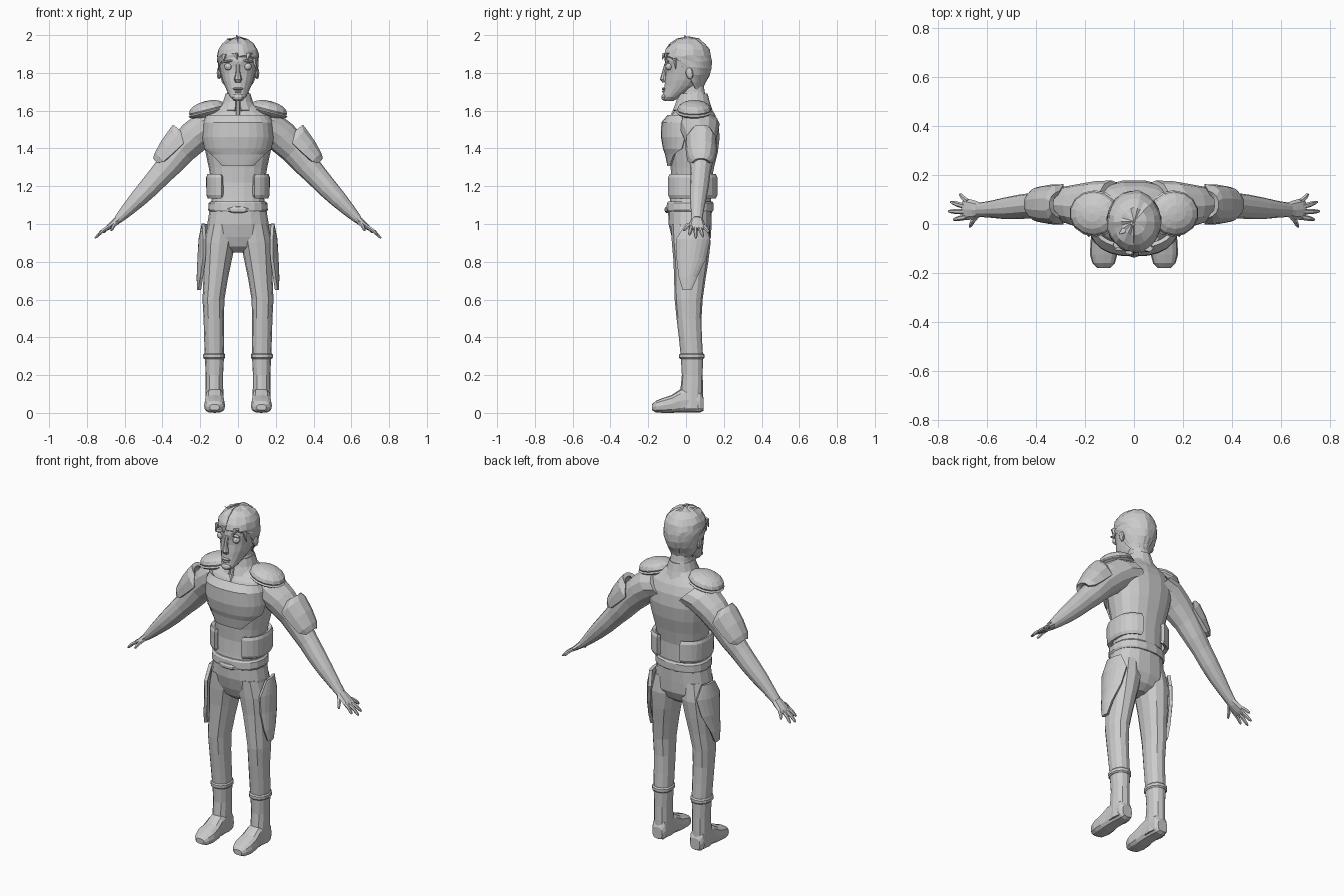
import bpy, bmesh, math, random
from mathutils import Vector, Matrix, Euler

random.seed(4)
X, Y, Z = Vector((1, 0, 0)), Vector((0, 1, 0)), Vector((0, 0, 1))


def finish(name, bm, mirror=False, thick=0, bevel=0):
    bmesh.ops.recalc_face_normals(bm, faces=bm.faces)
    me = bpy.data.meshes.new(name)
    bm.to_mesh(me)
    bm.free()
    ob = bpy.data.objects.new(name, me)
    bpy.context.collection.objects.link(ob)
    if thick:
        m = ob.modifiers.new("thickness", 'SOLIDIFY')
        m.thickness, m.offset = thick, 0
    if bevel:
        m = ob.modifiers.new("edge", 'BEVEL')
        m.width, m.segments = bevel, 1
    if mirror:
        ob.modifiers.new("mirror", 'MIRROR').use_mirror_merge = False
    return ob


def skin(name, rings, u=X, v=Y, n=14, p=1.0, mirror=False, thick=0, jit=0, bevel=0):
    """Loft rings of (centre, radius_u, radius_v[, start_deg, end_deg]); arcs give open shells."""
    bm = bmesh.new()
    rows = []
    shell = len(rings[0]) > 3
    for r in rings:
        a0, a1 = (r[3], r[4]) if shell else (0, 360)
        row = []
        for i in range(n + (1 if shell else 0)):
            a = math.radians(a0 + (a1 - a0) * i / n)
            c, s = math.cos(a), math.sin(a)
            c, s = math.copysign(abs(c) ** p, c), math.copysign(abs(s) ** p, s)
            k = 1 + random.uniform(-jit, jit)
            co = Vector(r[0]) + u * (r[1] * c * k) + v * (r[2] * s * k)
            co.z += random.uniform(-jit, jit) * 0.2
            row.append(bm.verts.new(co))
        rows.append(row)
    for a, b in zip(rows, rows[1:]):
        for i in range(n):
            j = (i + 1) % len(a)
            bm.faces.new((a[i], a[j], b[j], b[i]))
    if not shell:
        bm.faces.new(rows[0])
        bm.faces.new(rows[-1])
    return finish(name, bm, mirror, thick, bevel)


def level(rows, cx=0):
    """Rows of (z, half_width, front_y, back_y, [arc]) to horizontal rings."""
    return [((cx, (r[2] + r[3]) / 2, r[0]), r[1], (r[3] - r[2]) / 2, *r[4:]) for r in rows]


def blob(name, loc, size, rot=(0, 0, 0), mirror=False, seg=12, rings=7):
    bm = bmesh.new()
    rot = Euler([math.radians(a) for a in rot]).to_matrix().to_4x4()
    mat = Matrix.Translation(loc) @ rot @ Matrix.Diagonal((*size, 1))
    bmesh.ops.create_uvsphere(bm, u_segments=seg, v_segments=rings, radius=1, matrix=mat)
    return finish(name, bm, mirror)


# torso and neck
skin("torso", level([
    (1.06, .148, -.095, .135), (1.14, .138, -.085, .135), (1.22, .142, -.078, .135),
    (1.30, .155, -.083, .15), (1.38, .172, -.095, .17), (1.46, .188, -.105, .18),
    (1.53, .195, -.1, .173), (1.58, .165, -.075, .155), (1.62, .11, -.045, .13),
    (1.65, .07, -.035, .115), (1.70, .056, -.02, .1), (1.76, .054, -.02, .09)]), n=18, p=.85)
skin("collar", level([
    (1.60, .1, -.065, .135, -82, 262), (1.645, .074, -.048, .12, -82, 262),
    (1.69, .06, -.036, .108, -80, 260)]), n=14, thick=.012)
skin("front_zip", [((0, -.08, 1.56), .012, .012), ((0, -.045, 1.63), .01, .012),
                   ((0, -.03, 1.68), .008, .01)], n=6)

# chest plate with lower tab
skin("chest_plate", level([
    (1.572, .168, -.09, .15, 200, 340), (1.535, .178, -.122, .17, 190, 350),
    (1.46, .182, -.124, .18, 188, 352), (1.40, .174, -.113, .17, 195, 345),
    (1.37, .162, -.102, .16, 218, 322), (1.31, .156, -.09, .15, 245, 295)]),
    n=12, p=.8, thick=.018)

# waist pouches
skin("waist_pouch", level([
    (1.14, .150, -.088, .155, -62, 68), (1.155, .157, -.094, .162, -65, 70),
    (1.245, .158, -.094, .162, -65, 70), (1.26, .152, -.088, .155, -62, 68)]),
    n=10, p=.75, thick=.022, mirror=True)

# pelvis, belt and buckle
skin("pelvis", level([
    (1.09, .148, -.095, .137), (1.0, .163, -.093, .135), (.93, .168, -.075, .132),
    (.88, .11, -.055, .11), (.85, .04, -.02, .07)]), n=16, p=.85)
skin("belt", level([
    (1.065, .152, -.1, .143), (1.075, .158, -.105, .147),
    (1.11, .155, -.103, .147), (1.12, .146, -.096, .14)]), n=18, p=.85)
blob("buckle", (0, -.1, 1.075), (.06, .014, .018), seg=8, rings=5)

# legs, boot cuffs and feet
skin("leg", level([
    (1.0, .07, -.08, .12), (.90, .085, -.075, .13), (.80, .074, -.066, .118),
    (.70, .064, -.063, .102), (.60, .058, -.06, .088), (.50, .054, -.05, .082),
    (.40, .053, -.038, .084), (.30, .051, -.028, .09), (.20, .046, -.022, .088),
    (.12, .047, -.03, .09), (.02, .048, -.035, .09)]), n=12, p=.9, mirror=True)
for ob in [bpy.data.objects["leg"]]:
    # lean each leg outwards from the hip
    for vt in ob.data.vertices:
        z = vt.co.z
        vt.co.x += .125 if z < .3 else .125 + (z - .3) * .016 if z < .6 else .13 - (z - .6) * .105
skin("boot_cuff", level([
    (.285, .052, -.029, .091), (.292, .058, -.036, .097),
    (.308, .058, -.036, .097), (.315, .052, -.03, .09)], .126), n=12, p=.9, mirror=True)
skin("foot", [((.124, y, (lo + hi) / 2), w, (hi - lo) / 2) for y, lo, hi, w in [
    (.093, .012, .08, .032), (.075, .002, .12, .044), (.02, .003, .14, .047),
    (-.03, .003, .125, .049), (-.075, 0, .095, .054), (-.125, 0, .078, .056),
    (-.16, .003, .064, .046), (-.18, .014, .045, .026)]],
    u=X, v=Z, n=12, p=.7, mirror=True)

# thigh plates
skin("thigh_plate", level([
    (1.0, .072, -.08, .13, -12, 40), (.92, .088, -.085, .135, -42, 62),
    (.82, .094, -.075, .125, -45, 50), (.72, .098, -.07, .1, -35, 28),
    (.65, .096, -.065, .085, -18, 12)], .112), n=7, thick=.018, mirror=True)

# arms
D = Vector((.7, 0, .714))
skin("arm", [((x, y, z), ra, rb) for x, y, z, ra, rb in [
    (.09, .068, 1.53, .11, .09), (.16, .07, 1.512, .105, .092), (.23, .075, 1.462, .088, .088),
    (.30, .08, 1.395, .07, .08), (.36, .08, 1.318, .06, .068), (.41, .076, 1.262, .052, .06),
    (.47, .07, 1.195, .05, .054), (.53, .064, 1.132, .044, .046), (.59, .06, 1.07, .034, .034),
    (.635, .058, 1.024, .029, .023)]], u=Y, v=D, n=12, mirror=True)

# shoulder and upper arm armour
blob("shoulder_pad", (.163, .043, 1.606), (.102, .09, .046), (0, 14, 0), True, 14, 8)
blob("shoulder_pad_rim", (.160, .043, 1.592), (.108, .095, .022), (0, 14, 0), True, 14, 6)
skin("upper_arm_plate", [((x, .08, z), ra, rb, 90 - w, 90 + w) for x, z, ra, rb, w in [
    (.277, 1.457, .05, .086, 65), (.292, 1.43, .072, .092, 92), (.335, 1.372, .07, .09, 88),
    (.375, 1.318, .062, .08, 80), (.392, 1.296, .045, .068, 60)]],
    u=Y, v=D, n=7, p=.8, thick=.022, mirror=True)

# hands
skin("palm", [((.625, .058, 1.032), .028, .022), ((.65, .058, 1.01), .038, .019),
              ((.683, .06, .984), .044, .014), ((.698, .061, .972), .038, .009)],
     u=Y, v=D, n=8, mirror=True)
fingers = {"index": ((.685, .028, .985), (.738, .018, .941)),
           "middle": ((.69, .05, .98), (.758, .052, .925)),
           "ring": ((.69, .072, .98), (.75, .09, .932)),
           "little": ((.68, .092, .988), (.712, .122, .955)),
           "thumb": ((.64, .035, 1.01), (.672, -.012, .965))}
for key, (a, b) in fingers.items():
    a, b = Vector(a), Vector(b)
    d = (b - a).normalized()
    side = d.cross(D).normalized()
    skin(key + "_finger", [(a, .011, .011), (a.lerp(b, .5) + D * .004, .0105, .01),
                           (a.lerp(b, .85), .008, .008), (b, .004, .004)],
         u=side, v=d.cross(side), n=6, mirror=True)

# head
skin("head", level([
    (1.652, .022, -.115, -.065), (1.672, .042, -.125, -.03), (1.70, .056, -.12, .02),
    (1.73, .07, -.115, .065), (1.76, .082, -.112, .092), (1.80, .093, -.107, .115),
    (1.83, .099, -.108, .123), (1.86, .102, -.114, .127), (1.90, .1, -.108, .123),
    (1.94, .086, -.087, .106), (1.965, .062, -.058, .078), (1.98, .02, -.01, .03)]), n=18)

# hair with a ragged hairline
skin("hair", level([
    (1.715, .066, -.08, .085, 35, 145), (1.75, .084, -.1, .1, 18, 162),
    (1.79, .097, -.108, .121, 2, 178), (1.83, .104, -.112, .131, -14, 194),
    (1.865, .107, -.117, .133, -38, 218), (1.89, .106, -.116, .13, -89, 269),
    (1.92, .1, -.106, .121, -90, 270), (1.95, .082, -.083, .1, -90, 270),
    (1.975, .05, -.045, .065, -90, 270), (1.986, .004, .006, .014, -90, 270)]),
    n=24, thick=.008, jit=.025)
for i, (x, y, z, tx, ty, tz) in enumerate([
        (0, .01, 1.975, -.008, -.01, 2.0), (-.03, -.02, 1.972, -.06, -.04, 1.982),
        (.06, -.1, 1.905, .045, -.112, 1.862), (-.07, -.085, 1.9, -.085, -.09, 1.85),
        (-.02, -.112, 1.905, -.005, -.125, 1.872), (.085, -.06, 1.88, .096, -.055, 1.82)]):
    skin(f"hair_tuft_{i}", [((x, y, z), .018, .014), ((tx, ty, tz), .002, .002)], n=5)

# face details
blob("eye", (.052, -.09, 1.833), (.021, .018, .019), mirror=True)
blob("brow", (.052, -.1, 1.862), (.032, .012, .007), (0, 8, 0), True, 8, 5)
skin("nose", [((0, -.104, 1.85), .011, .01), ((0, -.116, 1.80), .012, .012),
              ((0, -.12, 1.765), .021, .018), ((0, -.112, 1.748), .014, .012)], n=8)
blob("upper_lip", (0, -.117, 1.716), (.032, .011, .007), seg=10, rings=5)
blob("lower_lip", (0, -.116, 1.702), (.025, .011, .007), seg=10, rings=5)
blob("chin_beard", (0, -.108, 1.672), (.034, .023, .021), seg=10, rings=6)
blob("ear", (.1, .018, 1.80), (.012, .021, .034), (12, 0, -15), True, 10, 6)
